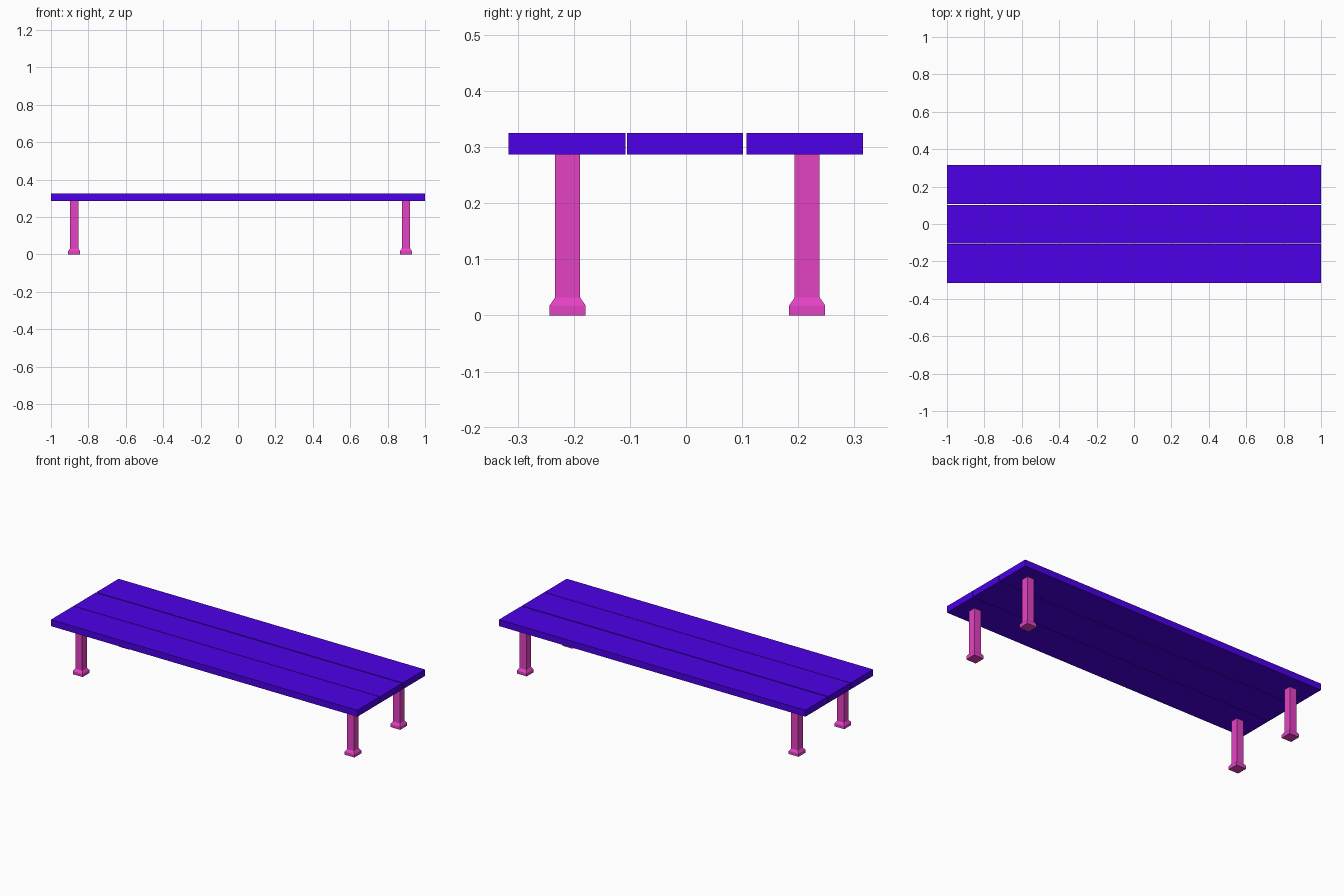
import bpy
import bmesh

if "Cube" in bpy.data.objects:
    bpy.data.objects.remove(bpy.data.objects["Cube"])


def material(name, rgb):
    m = bpy.data.materials.new(name)
    m.diffuse_color = (*rgb, 1.0)
    m.use_nodes = True
    m.node_tree.nodes["Principled BSDF"].inputs["Base Color"].default_value = m.diffuse_color
    return m


violet = material("violet paint", (0.075, 0.0, 0.83))
pink = material("pink metal", (0.78, 0.055, 0.55))


def finish(bm, name, mat):
    bmesh.ops.recalc_face_normals(bm, faces=bm.faces)
    me = bpy.data.meshes.new(name)
    bm.to_mesh(me)
    bm.free()
    me.materials.append(mat)
    ob = bpy.data.objects.new(name, me)
    bpy.context.collection.objects.link(ob)
    return ob


def square_column(name, x, y, rings, mat):
    """Stack of square rings (half width, height), capped at both ends."""
    bm = bmesh.new()
    loops = [[bm.verts.new((x + sx * h, y + sy * h, z))
              for sx, sy in ((-1, -1), (1, -1), (1, 1), (-1, 1))]
             for h, z in rings]
    for a, b in zip(loops, loops[1:]):
        for i in range(4):
            j = (i + 1) % 4
            bm.faces.new((a[i], a[j], b[j], b[i]))
    bm.faces.new(loops[0][::-1])
    bm.faces.new(loops[-1])
    return finish(bm, name, mat)


def plank(name, y0, y1, z0, z1, mat):
    bm = bmesh.new()
    bmesh.ops.create_cube(bm, size=1)
    for v in bm.verts:
        v.co = (v.co.x * 2, (y0 + y1) / 2 + v.co.y * (y1 - y0),
                (z0 + z1) / 2 + v.co.z * (z1 - z0))
    return finish(bm, name, mat)


# Three long planks with narrow gaps
for label, y0, y1 in (("front", -0.316, -0.108),
                      ("middle", -0.105, 0.102),
                      ("back", 0.108, 0.315)):
    plank(f"{label}_plank", y0, y1, 0.287, 0.325, violet)

# Four square legs with stepped, chamfered feet
profile = [(0.032, 0.0), (0.032, 0.018), (0.0223, 0.032), (0.0223, 0.287)]
for side, x in (("left", -0.876), ("right", 0.898)):
    for end, y in (("front", -0.211), ("back", 0.216)):
        square_column(f"{end}_{side}_leg", x, y, profile, pink)
